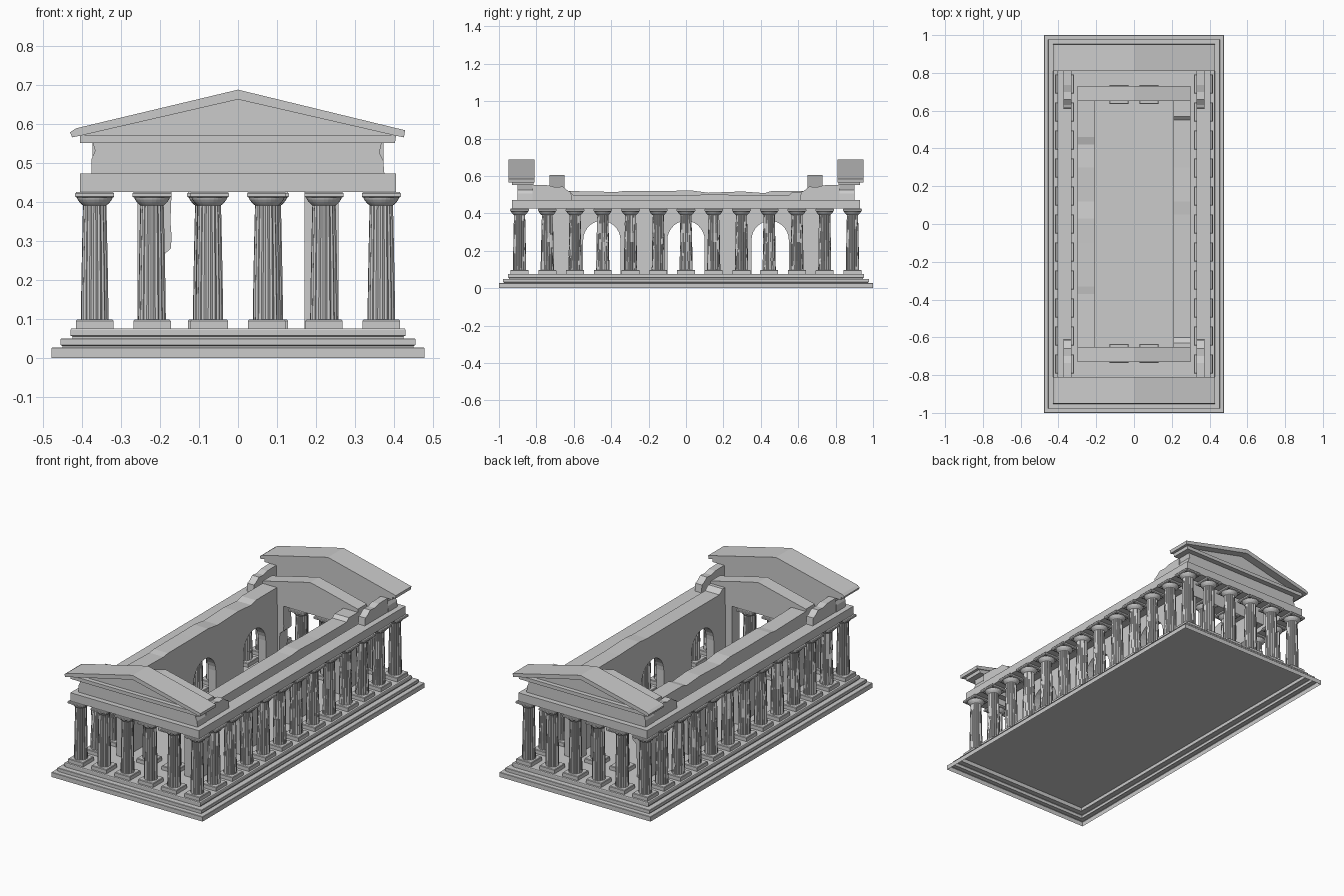
import bpy, bmesh, math, random
from mathutils import Vector

if "Cube" in bpy.data.objects:
    bpy.data.objects.remove(bpy.data.objects["Cube"])

random.seed(4)


def finish(name, bm, recalc=True):
    if recalc:
        bmesh.ops.recalc_face_normals(bm, faces=bm.faces)
    me = bpy.data.meshes.new(name)
    bm.to_mesh(me)
    bm.free()
    ob = bpy.data.objects.new(name, me)
    bpy.context.collection.objects.link(ob)
    return ob


def prism(name, pts, axis, a, b):
    """Extrude a 2D outline (u, z) along x or y from a to b."""
    def place(u, v, d):
        return (d, u, v) if axis == 'x' else (u, d, v)
    bm = bmesh.new()
    f = bm.faces.new([bm.verts.new(place(u, v, a)) for u, v in pts])
    top = bmesh.ops.extrude_face_region(bm, geom=[f])['geom']
    move = Vector(place(0, 0, b - a))
    bmesh.ops.translate(bm, vec=move, verts=[g for g in top if isinstance(g, bmesh.types.BMVert)])
    return finish(name, bm)


def box(name, x0, x1, y0, y1, z0, z1):
    return prism(name, [(x0, z0), (x1, z0), (x1, z1), (x0, z1)], 'y', y0, y1)


def loft(bm, rings, cap_top=True):
    """Skin a stack of rings of points, open below."""
    vs = [[bm.verts.new(p) for p in r] for r in rings]
    n = len(vs[0])
    for lo, hi in zip(vs, vs[1:]):
        for i in range(n):
            bm.faces.new((lo[i], lo[(i + 1) % n], hi[(i + 1) % n], hi[i]))
    if cap_top:
        bm.faces.new(vs[-1])


def rect(hx, hy, z):
    return [(-hx, -hy, z), (hx, -hy, z), (hx, hy, z), (-hx, hy, z)]


def square(h, z):
    return rect(h, h, z)


def column_mesh(name, worn):
    bm = bmesh.new()
    # square plinth with a chamfered top
    loft(bm, [square(0.048, 0.075), square(0.048, 0.095), square(0.045, 0.098)])
    # fluted tapering shaft
    flutes, rings = 18, []
    for k in range(7):
        t = k / 6
        r = 0.0355 - 0.0055 * t ** 1.3
        ring = []
        for i in range(flutes * 2):
            a = math.pi * (i + 0.5) / flutes
            q = r * (1 if i % 2 else 0.91)
            if worn and random.random() < 0.2:
                q *= random.uniform(0.88, 0.98)
            ring.append((q * math.cos(a), q * math.sin(a), 0.097 + 0.297 * t))
        rings.append(ring)
    loft(bm, rings, False)
    # flared capital cushion
    prof = [(0.029, 0.390), (0.033, 0.393), (0.039, 0.399), (0.044, 0.406), (0.046, 0.412)]
    loft(bm, [[(r * math.cos(math.tau * i / 24), r * math.sin(math.tau * i / 24), z)
               for i in range(24)] for r, z in prof], False)
    # square capital slab
    loft(bm, [square(0.040, 0.4105), square(0.046, 0.4105), square(0.050, 0.413),
              square(0.050, 0.421), square(0.047, 0.425)])
    ob = finish(name, bm, False)
    me = ob.data
    bpy.data.objects.remove(ob)
    return me


# stepped base: one hollow shell, open underneath
bm = bmesh.new()
loft(bm, [rect(x, x + .523, z) for x, z in (
    (.477, 0), (.477, .025), (.475, .027), (.450, .027), (.450, .031), (.455, .033),
    (.455, .048), (.453, .050), (.424, .050), (.424, .055), (.429, .057), (.429, .072), (.427, .075))])
finish("stepped_base", bm, False)

# columns: outer ring plus two at each inner porch
clean = column_mesh("column_clean", False)
worn = [column_mesh("column_worn", True) for _ in range(3)]


def column(name, me, x, y):
    ob = bpy.data.objects.new(name, me)
    ob.location = (x, y, 0)
    bpy.context.collection.objects.link(ob)


for s in (-1, 1):
    for i in range(6):
        column("end_column", clean, -.367 + i * .1468, s * .89)
    for i in range(1, 12):
        column("side_column", worn[i % 3], s * .367, -.89 + i * .1483)
    for x in (-.08, .08):
        column("porch_column", clean, x, s * .685)

# outer beams, frieze and pediments
for s in (-1, 1):
    box("side_beam", *sorted((s * .33, s * .405)), -.93, .93, .425, .472)
    box("end_beam", -.33, .33, *sorted((s * .855, s * .93)), .425, .472)
    prism("end_frieze", [(-.375, .47), (.375, .47), (.372, .505), (.362, .525), (.368, .552),
                         (-.372, .552), (-.366, .53), (-.375, .51)], 'y', s * .82, s * .90)
    prism("end_cornice", [(-.405, .551), (.402, .551), (.405, .571), (-.405, .571)],
          'y', s * .815, s * .93)
    prism("pediment_panel", [(-.40, .57), (.40, .57), (0, .665)], 'y', s * .815, s * .905)
    prism("pediment_rake", [(-.40, .57), (0, .662), (.40, .57), (.425, .565), (.428, .583),
                            (0, .687), (-.415, .588), (-.43, .578), (-.425, .565)],
          'y', s * .81, s * .95)
    # broken frieze returns at the corners
    for sx in (-1, 1):
        prism("corner_frieze", [(s * .82, .47), (s * .82, .552), (s * .735, .55), (s * .70, .54),
                                (s * .66, .543), (s * .63, .52), (s * .615, .515), (s * .61, .47)],
              'x', sx * .33, sx * .372)

# inner hall walls with three arched openings each
wall = [(-.72, .075)]
for c in (-.45, 0, .45):
    wall.append((c - .1, .075))
    wall += [(c - .1 * math.cos(math.pi * k / 14), .255 + .105 * math.sin(math.pi * k / 14))
             for k in range(15)]
    wall.append((c + .1, .075))
wall += [(.72, .075), (.72, .427), (-.72, .427)]
for s in (-1, 1):
    prism("hall_wall", wall, 'x', s * .21, s * .257)

# ragged wall tops
left_top = [(.66, .52), (.46, .52), (.42, .508), (.30, .517), (.12, .510), (.03, .522),
            (-.10, .52), (-.33, .52), (-.37, .514), (-.66, .52)]
right_top = [(.66, .515), (.57, .515), (.55, .497), (.30, .497), (.12, .503), (.05, .497),
             (-.25, .497), (-.60, .497), (-.63, .52), (-.66, .52)]
for s, top in ((-1, left_top), (1, right_top)):
    prism("hall_wall_top", [(-.66, .425), (.66, .425)] + top, 'x', s * .21, s * .30)

# porch gables and corner piers
for s in (-1, 1):
    prism("porch_gable", [(-.30, .425), (.30, .425), (.30, .533), (.10, .582), (0, .605),
                          (-.13, .574), (-.30, .533)], 'y', s * .65, s * .73)
    box("porch_pier_right", .17, .257, *sorted((s * .655, s * .725)), .075, .427)
    prism("porch_pier_left", [(-.257, .075), (-.20, .075), (-.195, .26), (-.172, .28), (-.17, .31),
                              (-.173, .35), (-.17, .427), (-.257, .427)], 'y', s * .655, s * .725)
